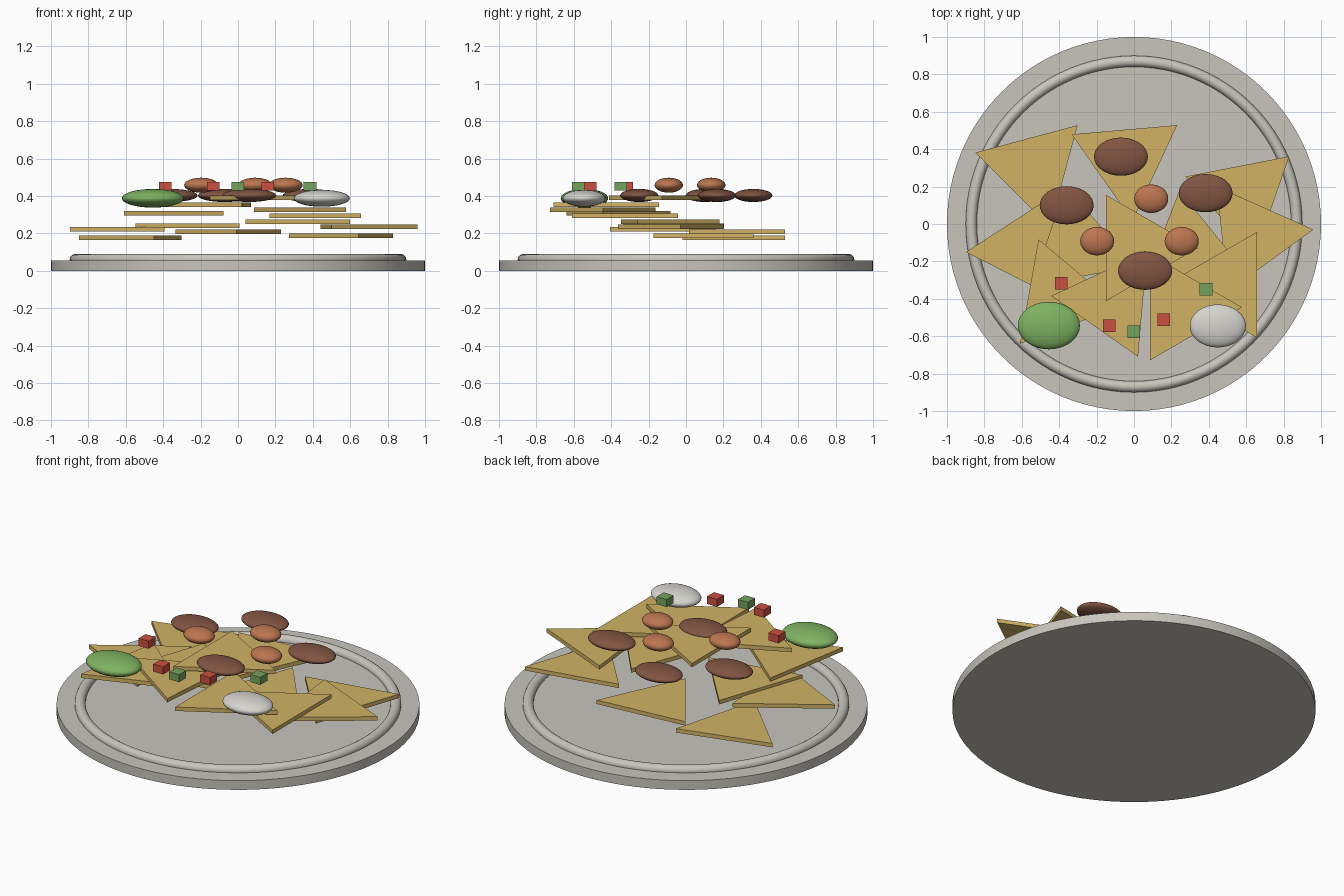
import bpy
from math import radians

cube = bpy.data.objects.get("Cube")
if cube:
    bpy.data.objects.remove(cube, do_unlink=True)


def material(name, r, g, b):
    m = bpy.data.materials.new(name)
    m.use_nodes = True
    m.diffuse_color = (r, g, b, 1)
    m.node_tree.nodes["Principled BSDF"].inputs["Base Color"].default_value = (r, g, b, 1)
    return m


stone = material("warm grey ceramic", .58, .56, .51)
corn = material("golden corn", .64, .45, .13)
dark_brown = material("dark brown", .22, .09, .055)
light_brown = material("light brown", .50, .18, .08)
soft_green = material("soft green", .21, .45, .12)
cream = material("cream white", .67, .66, .62)
red = material("tomato red", .60, .08, .05)
leaf_green = material("leaf green", .18, .37, .11)


def finish(name, mat, smooth=False):
    ob = bpy.context.object
    ob.name = name
    ob.data.materials.append(mat)
    if smooth:
        bpy.ops.object.shade_smooth_by_angle(angle=radians(40))
    return ob


def blob(name, mat, x, y, z, size):
    bpy.ops.mesh.primitive_uv_sphere_add(segments=32, ring_count=16, radius=1, location=(x, y, z))
    bpy.context.object.scale = size
    finish(name, mat, True)


# Plate with a raised ring
bpy.ops.mesh.primitive_cylinder_add(vertices=96, radius=1, depth=.056, location=(0, 0, .028))
finish("plate", stone, True)
bpy.ops.mesh.primitive_torus_add(major_segments=96, minor_segments=16, major_radius=.87,
                                 minor_radius=.03, location=(0, 0, .06))
finish("plate_ring", stone, True)

# Triangular chips: x, y, height, direction of one corner in degrees
chips = [
    (-.533, .297, .177, 165), (.583, .147, .188, 41), (-.037, .341, .208, -85),
    (-.572, -.133, .222, 183), (.634, -.064, .235, 6), (-.302, -.119, .24, 101),
    (.294, -.143, .262, 99), (.495, -.325, .294, 180), (-.399, -.389, .308, -10),
    (.25, -.445, .327, 0), (-.117, -.413, .354, -65), (.015, -.128, .39, 0),
]
for i, (x, y, z, turn) in enumerate(chips):
    # the first corner of a three-sided cylinder points along +y
    bpy.ops.mesh.primitive_cylinder_add(vertices=3, radius=.327, depth=.024, location=(x, y, z),
                                        rotation=(0, 0, radians(turn - 90)))
    finish(f"chip_{i + 1}", corn)

# Beans and meat pieces
for i, (x, y) in enumerate([(-.07, .36), (-.36, .1), (.383, .165), (.06, -.25)]):
    blob(f"bean_{i + 1}", dark_brown, x, y, .403, (.144, .102, .035))
for i, (x, y) in enumerate([(.092, .135), (-.197, -.092), (.255, -.092)]):
    blob(f"meat_piece_{i + 1}", light_brown, x, y, .458, (.091, .076, .04))

# Dollops of dip
blob("green_dip", soft_green, -.455, -.543, .388, (.166, .127, .05))
blob("cream_dip", cream, .448, -.545, .388, (.15, .115, .045))

# Diced vegetables
dice = [(-.39, -.317, red), (-.132, -.545, red), (.16, -.512, red),
        (-.002, -.577, leaf_green), (.385, -.35, leaf_green)]
for i, (x, y, mat) in enumerate(dice):
    bpy.ops.mesh.primitive_cube_add(size=1, location=(x, y, .453))
    bpy.context.object.scale = (.067, .067, .046)
    finish(f"vegetable_dice_{i + 1}", mat)
